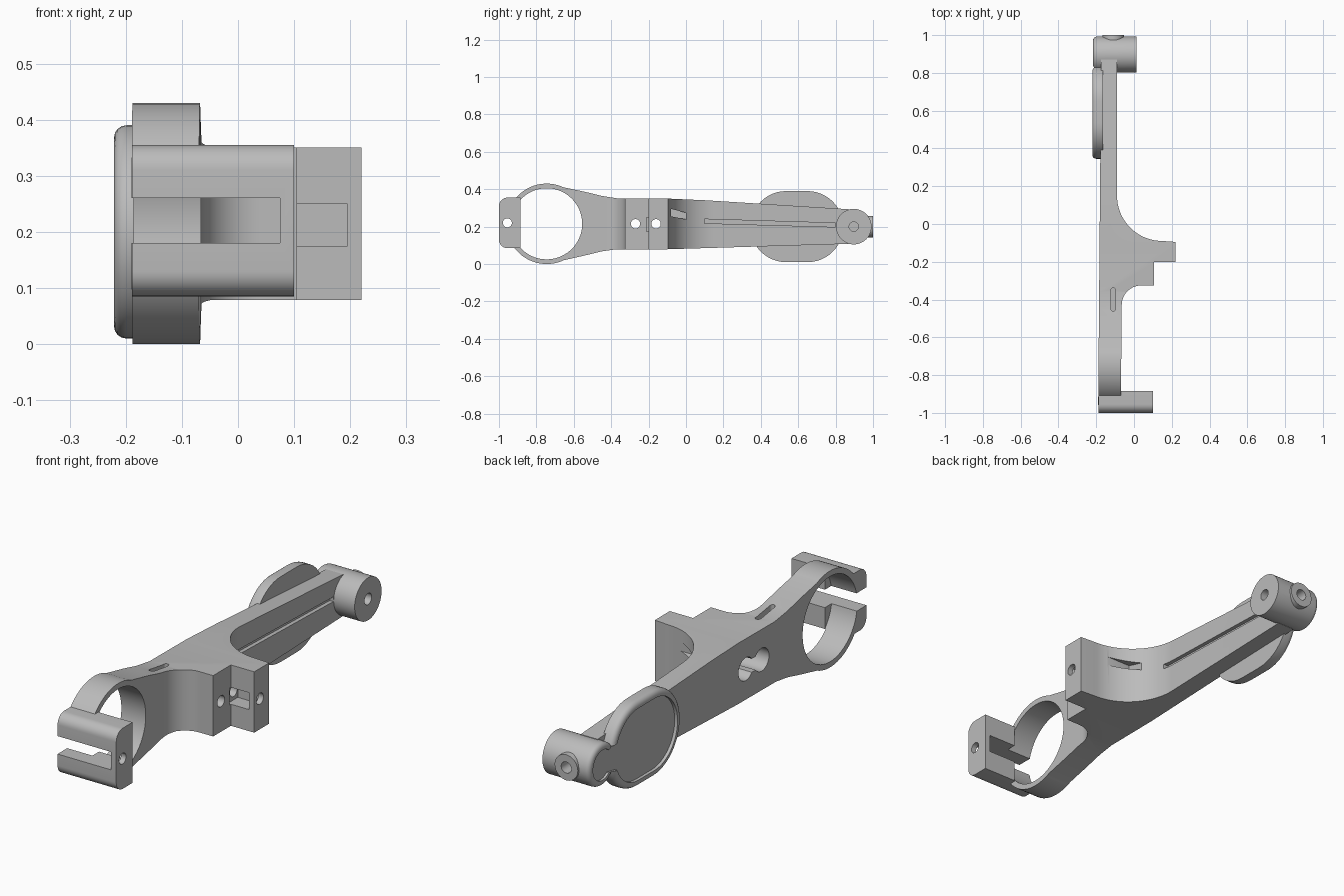
import bpy, bmesh
from math import sin, cos, pi, radians

if "Cube" in bpy.data.objects:
    bpy.data.objects.remove(bpy.data.objects["Cube"])

grey = bpy.data.materials.new("plain grey")
grey.use_nodes = True
COLOUR = (0.5, 0.5, 0.5, 1)
grey.diffuse_color = COLOUR
grey.node_tree.nodes["Principled BSDF"].inputs["Base Color"].default_value = COLOUR


def arc(cx, cy, r, start, end, n=24):
    """Points on an arc, angles in degrees."""
    angles = [radians(start + (end - start) * i / n) for i in range(n + 1)]
    return [(cx + r * cos(a), cy + r * sin(a)) for a in angles]


def circle(cx, cy, r, n=48):
    return arc(cx, cy, r, 0, 360, n)[:-1]


def box(a, b, c, d):
    return [(a, c), (b, c), (b, d), (a, d)]


def stadium(y1, y2, z, r):
    return arc(y2, z, r, -90, 90) + arc(y1, z, r, 90, 270)


def prism(name, outline, axis, lo, hi, bevel=0):
    """Extrude an outline along an axis; optionally round its low end."""
    place = {"x": lambda p, h: (h, p[0], p[1]),
             "y": lambda p, h: (p[0], h, p[1]),
             "z": lambda p, h: (p[0], p[1], h)}[axis]
    bm = bmesh.new()
    bottom = bm.faces.new([bm.verts.new(place(p, lo)) for p in outline])
    top = bm.faces.new([bm.verts.new(place(p, hi)) for p in outline])
    a, b = list(bottom.verts), list(top.verts)
    for i in range(len(a)):
        j = (i + 1) % len(a)
        bm.faces.new((a[i], a[j], b[j], b[i]))
    bmesh.ops.recalc_face_normals(bm, faces=bm.faces)
    if bevel:
        bmesh.ops.bevel(bm, geom=list(bottom.edges), offset=bevel, segments=4,
                        profile=0.5, affect="EDGES")
    mesh = bpy.data.meshes.new(name)
    bm.to_mesh(mesh)
    bm.free()
    mesh.materials.append(grey)
    ob = bpy.data.objects.new(name, mesh)
    bpy.context.scene.collection.objects.link(ob)
    return ob


def combine(ob, operation, tools):
    """Apply booleans to one part."""
    for tool in tools:
        mod = ob.modifiers.new("bool", "BOOLEAN")
        mod.operation, mod.solver, mod.object = operation, "EXACT", tool
        bpy.context.view_layer.update()
        deps = bpy.context.evaluated_depsgraph_get()
        mesh = bpy.data.meshes.new_from_object(ob.evaluated_get(deps))
        ob.modifiers.clear()
        ob.data = mesh


cutters = []


def cutter(*args):
    ob = prism("cutter", *args)
    ob.hide_render = True
    cutters.append(ob)
    return ob


RING_Y, RING_Z = -0.745, 0.215
HUB_Y, HUB_Z = 0.897, 0.2

# Arm: side silhouette crossed with the plan silhouette
side = (arc(RING_Y, RING_Z, 0.215, 65, 295, 48)
        + [(-0.54, 0.046), (-0.45, 0.068), (-0.37, 0.079), (-0.1, 0.079),
           (0.87, 0.108), (0.87, 0.293), (0.1, 0.341), (-0.1, 0.35),
           (-0.36, 0.35), (-0.45, 0.364), (-0.54, 0.386)])
plan = ([(-0.19, -1), (-0.07, -1), (-0.065, -0.43)]
        + arc(0.04, -0.43, 0.105, 180, 90)
        + [(0.105, -0.325), (0.105, -0.2), (0.22, -0.2), (0.22, -0.095)]
        + arc(0.15, 0.15, 0.24, 270, 180)
        + [(-0.09, 0.87), (-0.174, 0.87)])
arm = prism("arm", side, "x", -0.4, 0.4)
combine(arm, "INTERSECT", [cutter(plan, "z", -0.2, 0.7)])

# Clamp block with rounded front corners
block_outline = ([(-0.885, 0.085), (-0.885, 0.355)]
                 + arc(-0.955, 0.31, 0.045, 90, 180, 8)
                 + arc(-0.955, 0.13, 0.045, 180, 270, 8))
block = prism("clamp_block", block_outline, "x", -0.189, 0.1)

# Pivot hub, its end boss and the rimmed pad behind it
hub = prism("pivot_hub", circle(HUB_Y, HUB_Z, 0.095), "x", -0.217, 0.013, 0.02)
boss = prism("hub_boss", circle(-0.11, HUB_Z, 0.057), "y", 0.93, 1.0)
pad = prism("guard_pad", stadium(0.535, 0.65, HUB_Z, 0.19), "x", -0.221, -0.165, 0.022)

# Ring bore and clamp slot
bore = cutter(circle(RING_Y, RING_Z, 0.19, 72), "x", -0.5, -0.065)
slot = cutter(box(-0.5, 0.075, 0.18, 0.26), "y", -1.2, -0.8)
clamp_hole = cutter(circle(-0.955, 0.22, 0.024), "x", 0.03, 0.3)
combine(block, "DIFFERENCE", [bore, slot, clamp_hole])

# Screw holes with joined counterbores, nut pocket, cable slot and channel
arm_cuts = [bore, slot]
for y in (-0.27, -0.16):
    arm_cuts.append(cutter(circle(y, 0.215, 0.025), "x", -0.1, 0.4))
    arm_cuts.append(cutter(circle(y, 0.215, 0.051), "x", -0.4, -0.04))
arm_cuts += [
    cutter(box(-0.26, -0.17, 0.185, 0.245), "x", -0.4, -0.045),
    cutter(box(0.09, 0.195, 0.175, 0.25), "y", -0.21, -0.13),
    cutter(arc(-0.11, -0.35, 0.012, 0, 180, 8) + arc(-0.11, -0.45, 0.012, 180, 360, 8),
           "z", 0.28, 0.6),
    cutter([(0.1, 0.218), (0.8, 0.198), (0.8, 0.219), (0.1, 0.24)], "x", -0.108, 0.0),
    cutter([(-0.08, 0.255), (0.13, 0.213), (0.13, 0.24), (-0.08, 0.295)], "x", -0.04, 0.3),
]
combine(arm, "DIFFERENCE", arm_cuts)

# Recessed face running from the pad into the hub
recess = [cutter(outline, "x", -0.4, -0.207) for outline in (
    stadium(0.535, 0.65, HUB_Z, 0.16),
    circle(HUB_Y, HUB_Z, 0.067),
    [(0.74, 0.13), (0.89, 0.155), (0.89, 0.245), (0.74, 0.27)])]
cross_hole = cutter(circle(-0.11, HUB_Z, 0.025), "y", 0.89, 1.1)
axle_hole = cutter(circle(HUB_Y, HUB_Z, 0.025), "x", -0.14, 0.2)
combine(pad, "DIFFERENCE", recess)
combine(hub, "DIFFERENCE", recess + [axle_hole, cross_hole])
combine(boss, "DIFFERENCE", [cross_hole, axle_hole])
combine(arm, "DIFFERENCE", [axle_hole])

for ob in cutters:
    bpy.data.objects.remove(ob)

# Smooth curved walls, keep edges crisp
for ob in (arm, block, hub, boss, pad):
    bpy.ops.object.select_all(action="DESELECT")
    ob.select_set(True)
    bpy.context.view_layer.objects.active = ob
    bpy.ops.object.shade_smooth_by_angle(angle=radians(30))
